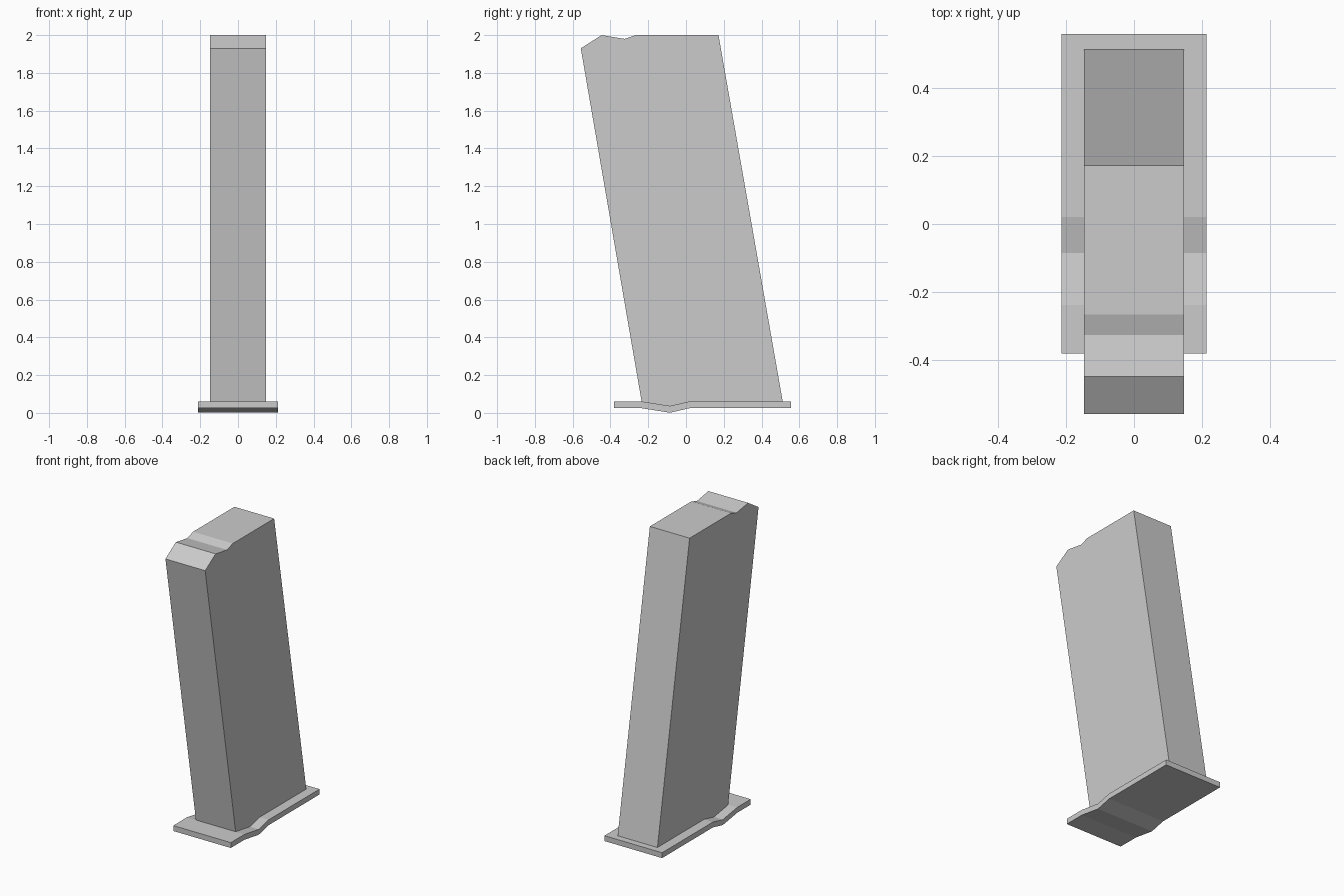
import bpy, bmesh

cube = bpy.data.objects.get("Cube")
if cube:
    bpy.data.objects.remove(cube, do_unlink=True)

# Single flat colour
grey = bpy.data.materials.new("light grey")
grey.use_nodes = True
colour = (0.6, 0.6, 0.6, 1)
grey.diffuse_color = colour
grey.node_tree.nodes["Principled BSDF"].inputs["Base Color"].default_value = colour


def extrude_profile(name, profile, half_width):
    """Extrude a side profile of (y, z) points symmetrically across x."""
    bm = bmesh.new()
    side = bm.faces.new([bm.verts.new((-half_width, y, z)) for y, z in profile])
    result = bmesh.ops.extrude_face_region(bm, geom=[side], use_keep_orig=True)
    moved = [v for v in result["geom"] if isinstance(v, bmesh.types.BMVert)]
    bmesh.ops.translate(bm, verts=moved, vec=(2 * half_width, 0, 0))
    bmesh.ops.recalc_face_normals(bm, faces=bm.faces)
    mesh = bpy.data.meshes.new(name)
    bm.to_mesh(mesh)
    bm.free()
    mesh.materials.append(grey)
    obj = bpy.data.objects.new(name, mesh)
    bpy.context.collection.objects.link(obj)
    return obj


# Base plate: constant thickness with a shallow V-shaped dip
thickness = 0.036
plate_top = [(-0.38, 0.061), (-0.237, 0.061), (-0.085, 0.037),
             (0.02, 0.061), (0.557, 0.061)]
plate_bottom = [(y, max(z - thickness, 0)) for y, z in reversed(plate_top)]
extrude_profile("base_plate", plate_top + plate_bottom, 0.213)

# Slanted body: sits along the plate, with a notched and bevelled top
body_foot = [(-0.235, 0.06), (-0.085, 0.036), (0.02, 0.06), (0.512, 0.06)]
body_top = [(0.172, 2.0), (-0.265, 2.0), (-0.325, 1.98),
            (-0.447, 2.0), (-0.557, 1.93)]
extrude_profile("slanted_body", body_foot + body_top, 0.147)
